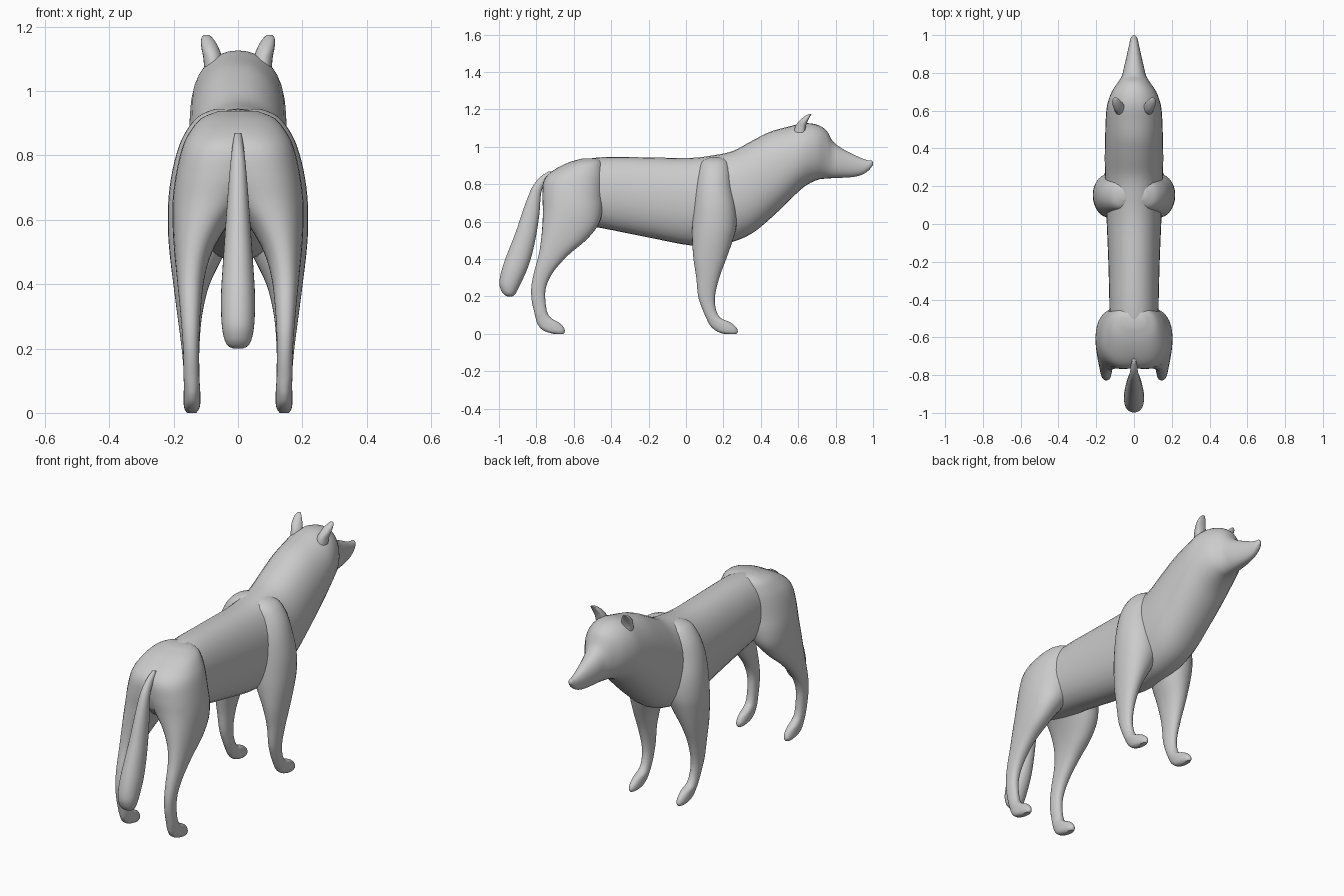
import bpy, math


def smooth_rows(rows, steps):
    # Catmull-Rom interpolation between section rows
    out = []
    for i in range(len(rows) - 1):
        p0, p1 = rows[max(i - 1, 0)], rows[i]
        p2, p3 = rows[i + 1], rows[min(i + 2, len(rows) - 1)]
        for s in range(steps):
            t = s / steps
            out.append([b + 0.5 * t * (c - a + t * (2*a - 5*b + 4*c - d + t * (3*(b - c) + d - a)))
                        for a, b, c, d in zip(p0, p1, p2, p3)])
    out.append(list(rows[-1]))
    return out


def loft(name, rows, axis, power=2.0, mirror=False, dish=1.0, steps=4, n=32):
    # row = position along axis, then min/max of the two cross directions
    verts, faces = [], []
    rings = smooth_rows(rows, steps)
    for t, a0, a1, b0, b1 in rings:
        for k in range(n):
            u = 2 * math.pi * k / n
            c, s = math.cos(u), math.sin(u)
            ca = math.copysign(abs(c) ** (2 / power), c)
            sb = math.copysign(abs(s) ** (2 / power), s)
            if sb > 0:
                sb *= dish
            a = (a0 + a1) / 2 + ca * (a1 - a0) / 2
            b = (b0 + b1) / 2 + sb * (b1 - b0) / 2
            verts.append((a, t, b) if axis == 'Y' else (a, b, t))
    for r in range(len(rings) - 1):
        for k in range(n):
            k2 = (k + 1) % n
            faces.append((r*n + k, r*n + k2, (r+1)*n + k2, (r+1)*n + k))
    faces.append(tuple(range(n)))
    faces.append(tuple(range((len(rings) - 1) * n, len(rings) * n)))
    me = bpy.data.meshes.new(name)
    me.from_pydata(verts, [], faces)
    ob = bpy.data.objects.new(name, me)
    bpy.context.collection.objects.link(ob)
    if mirror:
        ob.modifiers.new("Mirror", 'MIRROR').use_clip = False
    bpy.ops.object.select_all(action='DESELECT')
    ob.select_set(True)
    bpy.context.view_layer.objects.active = ob
    bpy.ops.object.mode_set(mode='EDIT')
    bpy.ops.mesh.select_all(action='SELECT')
    bpy.ops.mesh.normals_make_consistent(inside=False)
    bpy.ops.object.mode_set(mode='OBJECT')
    bpy.ops.object.shade_smooth_by_angle(angle=math.radians(50))
    return ob


# Torso, neck and head: (y, half width, bottom, top)
profile = [
    (-0.755, 0.08, 0.68, 0.83), (-0.70, 0.12, 0.62, 0.875), (-0.60, 0.13, 0.59, 0.918),
    (-0.45, 0.13, 0.565, 0.944), (-0.20, 0.136, 0.515, 0.943), (0.02, 0.145, 0.473, 0.94),
    (0.15, 0.15, 0.475, 0.955), (0.25, 0.153, 0.492, 0.977), (0.35, 0.155, 0.535, 1.03),
    (0.45, 0.153, 0.615, 1.08), (0.55, 0.15, 0.71, 1.108), (0.63, 0.142, 0.785, 1.126),
    (0.70, 0.118, 0.822, 1.118), (0.75, 0.085, 0.83, 1.088), (0.785, 0.064, 0.832, 1.03),
    (0.83, 0.053, 0.834, 0.993), (0.89, 0.039, 0.838, 0.962), (0.94, 0.028, 0.85, 0.938),
    (0.975, 0.020, 0.872, 0.927), (0.992, 0.013, 0.892, 0.926), (1.0, 0.004, 0.903, 0.917)]
loft("body_and_head", [(y, -w, w, b, t) for y, w, b, t in profile], 'Y', 2.15)

# Front legs with shoulders: (z, x min, x max, y min, y max)
loft("front_leg", [
    (0.945, 0.02, 0.07, 0.13, 0.19), (0.92, 0.00, 0.125, 0.085, 0.225), (0.86, 0.00, 0.17, 0.065, 0.24),
    (0.78, 0.00, 0.198, 0.05, 0.25), (0.68, 0.00, 0.215, 0.04, 0.268), (0.58, 0.01, 0.218, 0.033, 0.27),
    (0.50, 0.04, 0.213, 0.033, 0.25), (0.40, 0.088, 0.201, 0.04, 0.215), (0.30, 0.112, 0.188, 0.055, 0.178),
    (0.20, 0.12, 0.175, 0.065, 0.155), (0.13, 0.12, 0.169, 0.088, 0.16), (0.085, 0.119, 0.168, 0.108, 0.185),
    (0.062, 0.117, 0.169, 0.118, 0.235), (0.035, 0.117, 0.169, 0.137, 0.268),
    (0.012, 0.121, 0.166, 0.167, 0.277), (0.0, 0.13, 0.158, 0.20, 0.27)],
    'Z', 2.1, mirror=True)

# Hind legs with haunches
loft("hind_leg", [
    (0.938, -0.03, 0.06, -0.55, -0.47), (0.915, -0.08, 0.115, -0.63, -0.445), (0.87, -0.10, 0.152, -0.715, -0.435),
    (0.82, -0.10, 0.175, -0.76, -0.435), (0.74, -0.08, 0.193, -0.768, -0.44), (0.66, -0.03, 0.203, -0.765, -0.445),
    (0.58, 0.035, 0.203, -0.768, -0.47), (0.50, 0.08, 0.198, -0.775, -0.535), (0.42, 0.104, 0.190, -0.788, -0.63),
    (0.33, 0.115, 0.181, -0.812, -0.71), (0.25, 0.12, 0.174, -0.827, -0.748), (0.18, 0.121, 0.17, -0.825, -0.752),
    (0.11, 0.12, 0.169, -0.81, -0.74), (0.08, 0.118, 0.168, -0.803, -0.715),
    (0.055, 0.117, 0.169, -0.795, -0.672), (0.03, 0.117, 0.169, -0.778, -0.652),
    (0.012, 0.121, 0.166, -0.75, -0.648), (0.0, 0.13, 0.158, -0.71, -0.655)],
    'Z', 2.25, mirror=True)

# Tail
loft("tail", [
    (0.868, -0.010, 0.010, -0.735, -0.70), (0.84, -0.016, 0.016, -0.777, -0.715), (0.80, -0.021, 0.021, -0.812, -0.755),
    (0.75, -0.026, 0.026, -0.838, -0.775), (0.65, -0.034, 0.034, -0.875, -0.783), (0.55, -0.041, 0.041, -0.908, -0.797),
    (0.45, -0.048, 0.048, -0.947, -0.817), (0.36, -0.053, 0.053, -0.98, -0.843), (0.28, -0.051, 0.051, -0.998, -0.878),
    (0.235, -0.044, 0.044, -0.99, -0.9), (0.21, -0.033, 0.033, -0.973, -0.915), (0.2, -0.015, 0.015, -0.955, -0.93)],
    'Z', 2.1)

# Ears, hollowed on the side facing the muzzle
loft("ear", [
    (1.07, 0.05, 0.105, 0.575, 0.665), (1.105, 0.05, 0.108, 0.583, 0.668), (1.13, 0.058, 0.113, 0.598, 0.672),
    (1.15, 0.068, 0.115, 0.618, 0.676), (1.166, 0.08, 0.113, 0.640, 0.678), (1.175, 0.09, 0.105, 0.658, 0.677)],
    'Z', 2.0, mirror=True, dish=0.35, n=20)
